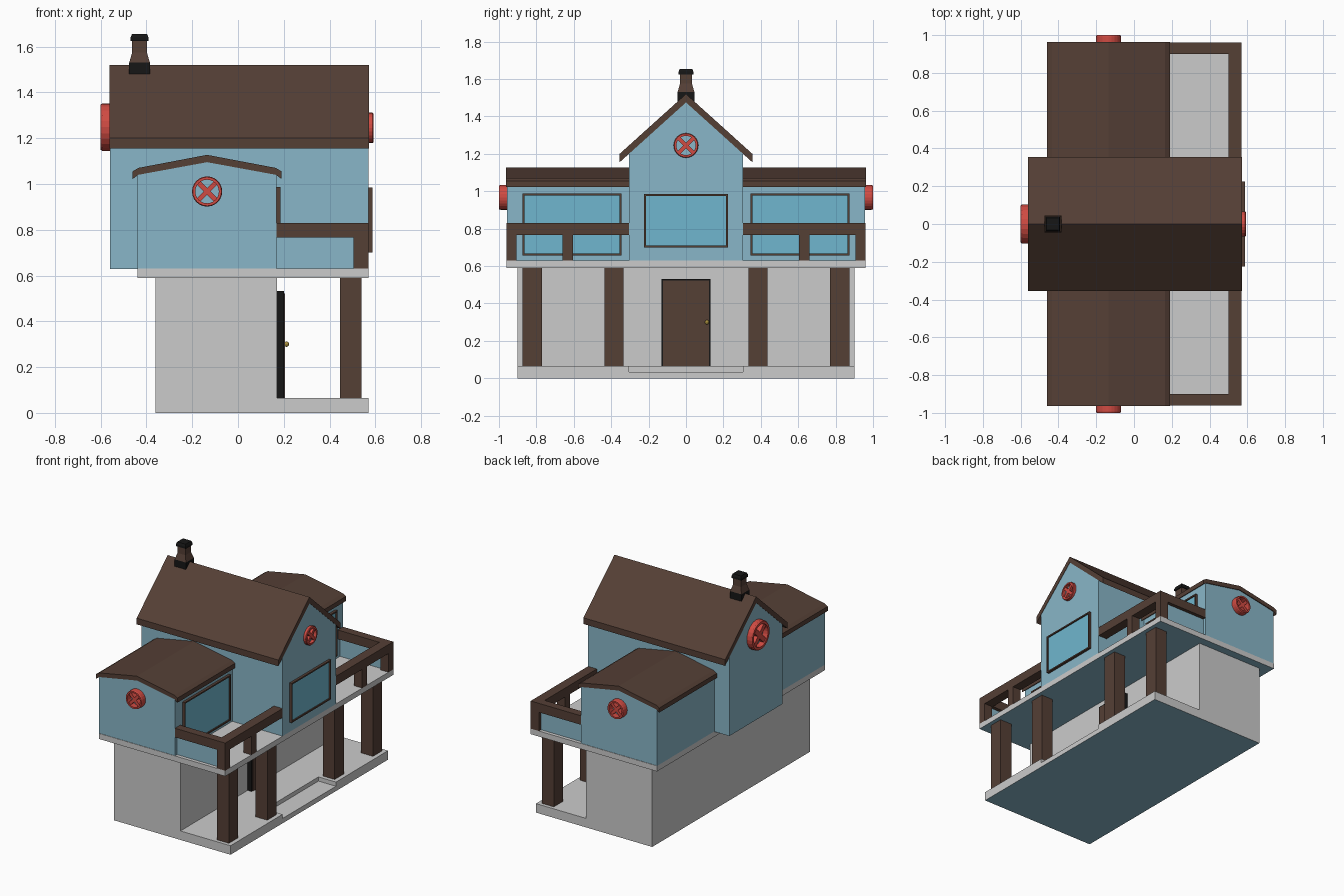
import bpy, bmesh
from math import cos, sin, pi
from mathutils import Matrix, Vector

if "Cube" in bpy.data.objects:
    bpy.data.objects.remove(bpy.data.objects["Cube"])


def material(name, rgb):
    m = bpy.data.materials.new(name)
    m.diffuse_color = (*rgb, 1)
    m.use_nodes = True
    m.node_tree.nodes["Principled BSDF"].inputs["Base Color"].default_value = m.diffuse_color
    return m


BLUE = material("blue_wall", (0.25, 0.47, 0.58))
GLASS = material("window_blue", (0.16, 0.47, 0.62))
BROWN = material("brown_wood", (0.09, 0.05, 0.036))
RED = material("red_paint", (0.63, 0.07, 0.055))
BLACK = material("black_trim", (0.008, 0.008, 0.008))
BRASS = material("brass", (0.4, 0.28, 0.05))


def finish(name, bm, *mats):
    bmesh.ops.recalc_face_normals(bm, faces=bm.faces)
    me = bpy.data.meshes.new(name)
    bm.to_mesh(me)
    bm.free()
    for m in mats:
        me.materials.append(m)
    ob = bpy.data.objects.new(name, me)
    bpy.context.collection.objects.link(ob)
    return ob


def prism(name, pts, axis, a, b, *mats):
    """Extrude a 2D outline along axis: x takes (y,z), y takes (x,z), z takes (x,y)."""
    bm = bmesh.new()
    place = {"x": lambda p: (a, p[0], p[1]), "y": lambda p: (p[0], a, p[1]),
             "z": lambda p: (p[0], p[1], a)}[axis]
    face = bm.faces.new([bm.verts.new(place(p)) for p in pts])
    new = bmesh.ops.extrude_face_region(bm, geom=[face])["geom"]
    d = Vector([(b - a) * (axis == k) for k in "xyz"])
    bmesh.ops.translate(bm, vec=d, verts=[v for v in new if isinstance(v, bmesh.types.BMVert)])
    return finish(name, bm, *mats)


def box(name, x, y, z, *mats):
    return prism(name, [(x[0], z[0]), (x[1], z[0]), (x[1], z[1]), (x[0], z[1])], "y", y[0], y[1], *mats)


def mirrored(y, s):
    return sorted((s * y[0], s * y[1]))


def paint_underside(ob):
    ob.data.materials.append(None)
    ob.data.materials.append(BLUE)
    for p in ob.data.polygons:
        p.material_index = 1 if p.normal.z < -0.9 else 0


def frustum(name, cx, rings, mat):
    """Square stack from (half width, z) rings."""
    bm = bmesh.new()
    loops = [[bm.verts.new((cx + sx * h, sy * h, z)) for sx, sy in ((-1, -1), (1, -1), (1, 1), (-1, 1))]
             for h, z in rings]
    for p, q in zip(loops, loops[1:]):
        for i in range(4):
            bm.faces.new((p[i], p[i - 1], q[i - 1], q[i]))
    bm.faces.new(loops[0])
    bm.faces.new(loops[-1])
    return finish(name, bm, mat)


def wheel(name, centre, r, depth, turn):
    """Ring with a diagonal cross, facing local +z, turned to its wall."""
    bm = bmesh.new()
    n = 24
    section = [(r, 0), (r, depth * 0.8), (r * 0.95, depth), (r * 0.78, depth), (r * 0.78, 0)]
    rings = [[bm.verts.new((q * cos(2 * pi * i / n), q * sin(2 * pi * i / n), h)) for q, h in section]
             for i in range(n)]
    for i in range(n):
        for k in range(5):
            bm.faces.new((rings[i - 1][k], rings[i][k], rings[i][k - 1], rings[i - 1][k - 1]))
    for ang in (pi / 4, -pi / 4):
        m = (Matrix.Rotation(ang, 4, "Z") @ Matrix.Translation((0, 0, depth * 0.4))
             @ Matrix.Diagonal((1.64 * r, 0.32 * r, depth * 0.8, 1)))
        bmesh.ops.create_cube(bm, size=1, matrix=m)
    bmesh.ops.transform(bm, matrix=Matrix.Translation(centre) @ turn, verts=bm.verts)
    return finish(name, bm, RED)


def window(name, x, y, z, depth):
    t = 0.01
    box(name + "_pane", (x - 0.01, x + depth * 0.5), (y[0] + t, y[1] - t), (z[0] + t, z[1] - t), GLASS)
    for i in (0, 1):
        inner = t if i == 0 else -t
        box(name + "_jamb", (x - 0.01, x + depth), sorted((y[i], y[i] + inner)), z, BROWN)
        box(name + "_rail", (x - 0.01, x + depth), (y[0] + t, y[1] - t), sorted((z[i], z[i] + inner)), BROWN)


# Ground floor: porch slab with a lowered entry step, stone block
S = 0.305
porch = prism("porch_slab", [(-0.36, -0.9), (0.57, -0.9), (0.57, -S), (0.43, -S), (0.43, S), (0.57, S),
                             (0.57, 0.9), (-0.36, 0.9)], "z", 0, 0.065)
step = box("entry_step", (0.43, 0.57), (-S, S), (0, 0.035))
box("ground_floor", (-0.36, 0.17), (-0.9, 0.9), (0.065, 0.59))

# Upper floor slab and balcony
deck = box("upper_floor_slab", (-0.44, 0.57), (-0.96, 0.96), (0.59, 0.63))
for slab in (porch, step, deck):
    paint_underside(slab)

# Door
box("door_frame", (0.165, 0.2), (-0.132, 0.132), (0.065, 0.532), BLACK)
box("door", (0.17, 0.205), (-0.122, 0.122), (0.065, 0.522), BROWN)
bm = bmesh.new()
bmesh.ops.create_uvsphere(bm, u_segments=10, v_segments=6, radius=0.012,
                          matrix=Matrix.Translation((0.212, 0.112, 0.3)))
finish("door_knob", bm, BRASS)

# Central gabled block and roof
prism("central_block", [(-S, 0.63), (S, 0.63), (S, 1.2), (0, 1.48), (-S, 1.2)], "x", -0.56, 0.57, BLUE)
box("central_block_floor", (-0.56, -0.43), (-S, S), (0.628, 0.64), BLUE)
prism("main_roof", [(-0.355, 1.155), (-0.355, 1.2), (0, 1.52), (0.355, 1.2), (0.355, 1.155), (0, 1.475)],
      "x", -0.562, 0.572, BROWN)
window("front_window", 0.57, (-0.225, 0.225), (0.7, 0.985), 0.018)

# Chimney
frustum("chimney_base", -0.43, [(0.045, 1.475), (0.045, 1.53), (0.038, 1.545)], BLACK)
frustum("chimney_shaft", -0.43, [(0.045, 1.53), (0.032, 1.575), (0.032, 1.63)], BROWN)
frustum("chimney_cap", -0.43, [(0.039, 1.625), (0.039, 1.64), (0.033, 1.655)], BLACK)

# Both side wings with roofs, windows, posts and railings
C = -0.135
for s, side in ((-1, "near"), (1, "far")):
    wing = mirrored((0.3, 0.957), s)
    prism(side + "_wing", [(-0.44, 0.63), (0.168, 0.63), (0.168, 1.045), (C, 1.1), (-0.44, 1.045)],
          "y", *wing, BLUE)
    prism(side + "_wing_roof", [(-0.46, 1.022), (-0.46, 1.055), (-0.435, 1.07), (C, 1.127), (0.165, 1.07),
                                (0.19, 1.055), (0.19, 1.022), (0.165, 1.04), (C, 1.095), (-0.435, 1.04)],
          "y", *mirrored((0.3, 0.963), s), BROWN)
    window(side + "_wing_window", 0.168, mirrored((0.345, 0.873), s), (0.657, 0.987), 0.018)
    box(side + "_front_railing", (0.5, 0.57), mirrored((0.3, 0.96), s), (0.765, 0.83), BROWN)
    box(side + "_end_railing", (0.168, 0.5), mirrored((0.9, 0.96), s), (0.765, 0.83), BROWN)
    box(side + "_corner_post", (0.505, 0.57), mirrored((0.905, 0.96), s), (0.63, 0.765), BROWN)
    box(side + "_rail_post", (0.505, 0.57), mirrored((0.605, 0.66), s), (0.63, 0.765), BROWN)
    box(side + "_end_panel", (0.168, 0.505), mirrored((0.925, 0.935), s), (0.63, 0.765), BLUE)
    for y in (0.385, 0.823):
        box(side + "_porch_post", (0.445, 0.54), mirrored((y - 0.052, y + 0.052), s), (0.065, 0.59), BROWN)
    wheel(side + "_wing_wheel", (C, s * 0.957, 0.967), 0.066, 0.043, Matrix.Rotation(-s * pi / 2, 4, "X"))

# Gable wheels
wheel("front_gable_wheel", (0.57, 0, 1.245), 0.066, 0.022, Matrix.Rotation(pi / 2, 4, "Y"))
wheel("back_gable_wheel", (-0.56, 0, 1.248), 0.104, 0.04, Matrix.Rotation(-pi / 2, 4, "Y"))
